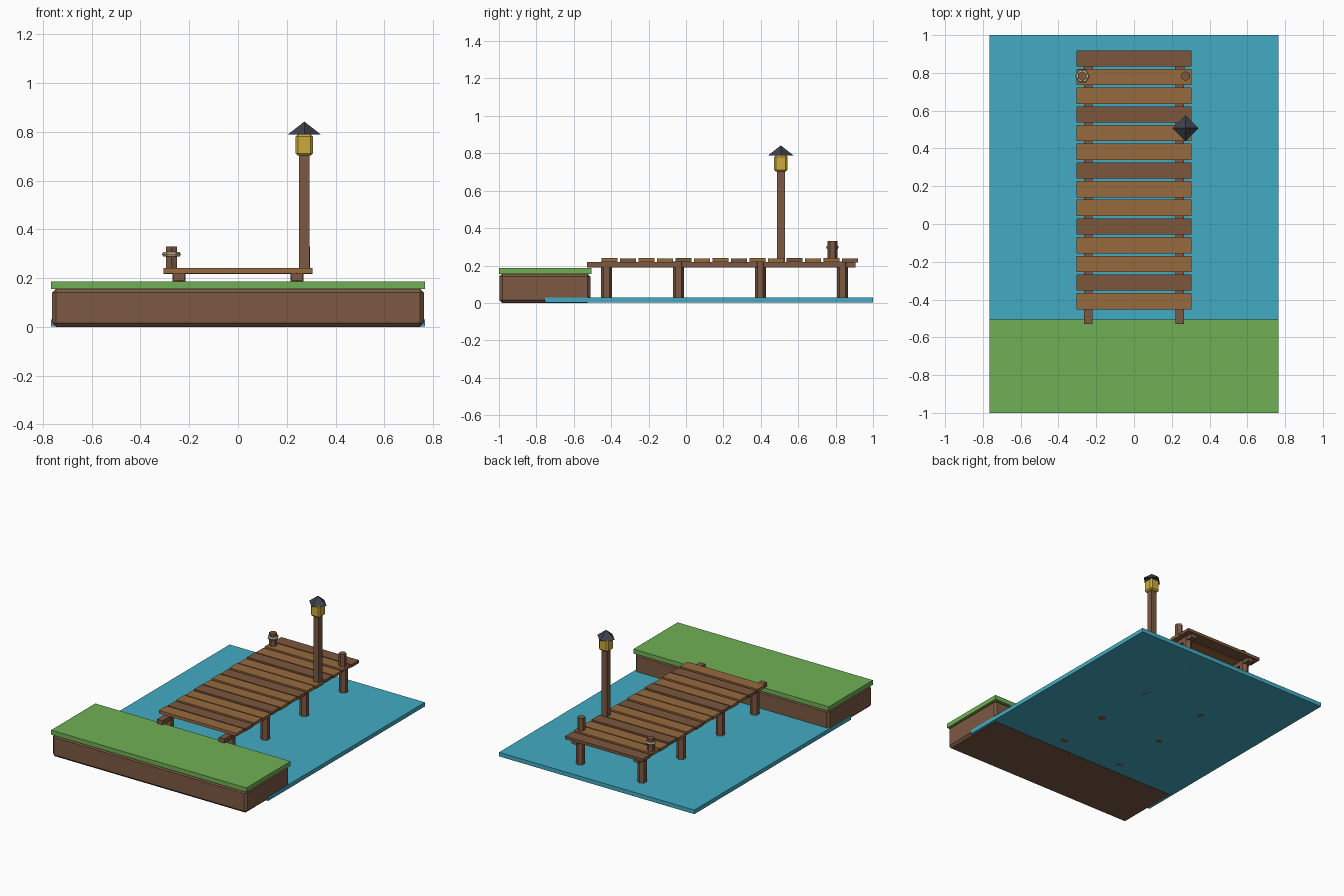
import bpy
import math

if "Cube" in bpy.data.objects:
    bpy.data.objects.remove(bpy.data.objects["Cube"])


def material(name, r, g, b):
    lin = [((c / 255 + 0.055) / 1.055) ** 2.4 for c in (r, g, b)]
    m = bpy.data.materials.new(name)
    m.diffuse_color = (*lin, 1)
    m.use_nodes = True
    m.node_tree.nodes["Principled BSDF"].inputs["Base Color"].default_value = m.diffuse_color
    return m


WATER = material("water_blue", 66, 171, 194)
GRASS = material("grass_green", 112, 176, 85)
DIRT = material("earth_brown", 124, 89, 66)
PLANK = material("plank_light", 151, 106, 63)
PLANK_DARK = material("plank_dark", 124, 87, 60)
POST = material("post_brown", 124, 89, 66)
ROPE = material("rope_beige", 200, 184, 146)
GLOW = material("lantern_yellow", 204, 170, 60)
ROOF = material("roof_slate", 62, 67, 77)


def finish(name, mat):
    ob = bpy.context.object
    ob.name = name
    ob.data.materials.append(mat)
    return ob


def box(name, mat, x, y, z, bevel=0):
    """Box from (min, max) ranges on each axis."""
    centre = [(a + b) / 2 for a, b in (x, y, z)]
    bpy.ops.mesh.primitive_cube_add(size=1, location=centre)
    ob = finish(name, mat)
    ob.scale = [b - a for a, b in (x, y, z)]
    bpy.ops.object.transform_apply(location=False, rotation=False, scale=True)
    if bevel:
        mod = ob.modifiers.new("bevel", 'BEVEL')
        mod.width = bevel
        mod.segments = 1
    return ob


def hex_post(name, x, y, z0, z1, r):
    bpy.ops.mesh.primitive_cylinder_add(vertices=6, radius=r, depth=z1 - z0,
                                        location=(x, y, (z0 + z1) / 2))
    return finish(name, POST)


# water and bank
box("water", WATER, (-0.766, 0.766), (-0.755, 1.0), (0.001, 0.03))
box("bank_earth", DIRT, (-0.762, 0.762), (-0.998, -0.511), (0, 0.157), 0.016)
box("bank_grass", GRASS, (-0.766, 0.766), (-1.0, -0.505), (0.155, 0.187))

# deck planks, every third one darker, heights slightly alternating
for i in range(14):
    y = -0.409 + i * 0.0989
    dz = -0.004 if i % 2 else 0
    box(f"plank_{i + 1}", PLANK_DARK if i % 3 == 1 else PLANK,
        (-0.305, 0.305), (y - 0.043, y + 0.043), (0.22 + dz, 0.241 + dz))

# stringers, support posts and mooring posts on both sides
for side, s in (("left", -1), ("right", 1)):
    x = s * 0.242
    box(f"{side}_stringer", POST, (x - 0.022, x + 0.022), (-0.53, 0.905), (0.19, 0.219))
    for i, y in enumerate((-0.425, -0.04, 0.398, 0.837)):
        hex_post(f"{side}_support_post_{i + 1}", x, y, 0.001, 0.222, 0.03)
    hex_post(f"{side}_mooring_post", s * 0.273, 0.783, 0.22, 0.33, 0.026)

# rope loop on the left mooring post
bpy.ops.mesh.primitive_torus_add(major_segments=6, minor_segments=6,
                                 major_radius=0.028, minor_radius=0.011,
                                 location=(-0.273, 0.783, 0.298))
finish("rope_loop", ROPE)

# lamp
LX, LY = 0.272, 0.507
box("lamp_pole", POST, (LX - 0.021, LX + 0.021), (LY - 0.021, LY + 0.021), (0.22, 0.705))
box("lantern", GLOW, (LX - 0.036, LX + 0.036), (LY - 0.036, LY + 0.036), (0.702, 0.79), 0.01)
bpy.ops.mesh.primitive_cone_add(vertices=4, radius1=0.069, radius2=0, depth=0.054,
                                location=(LX, LY, 0.815))
finish("lantern_roof", ROOF)
